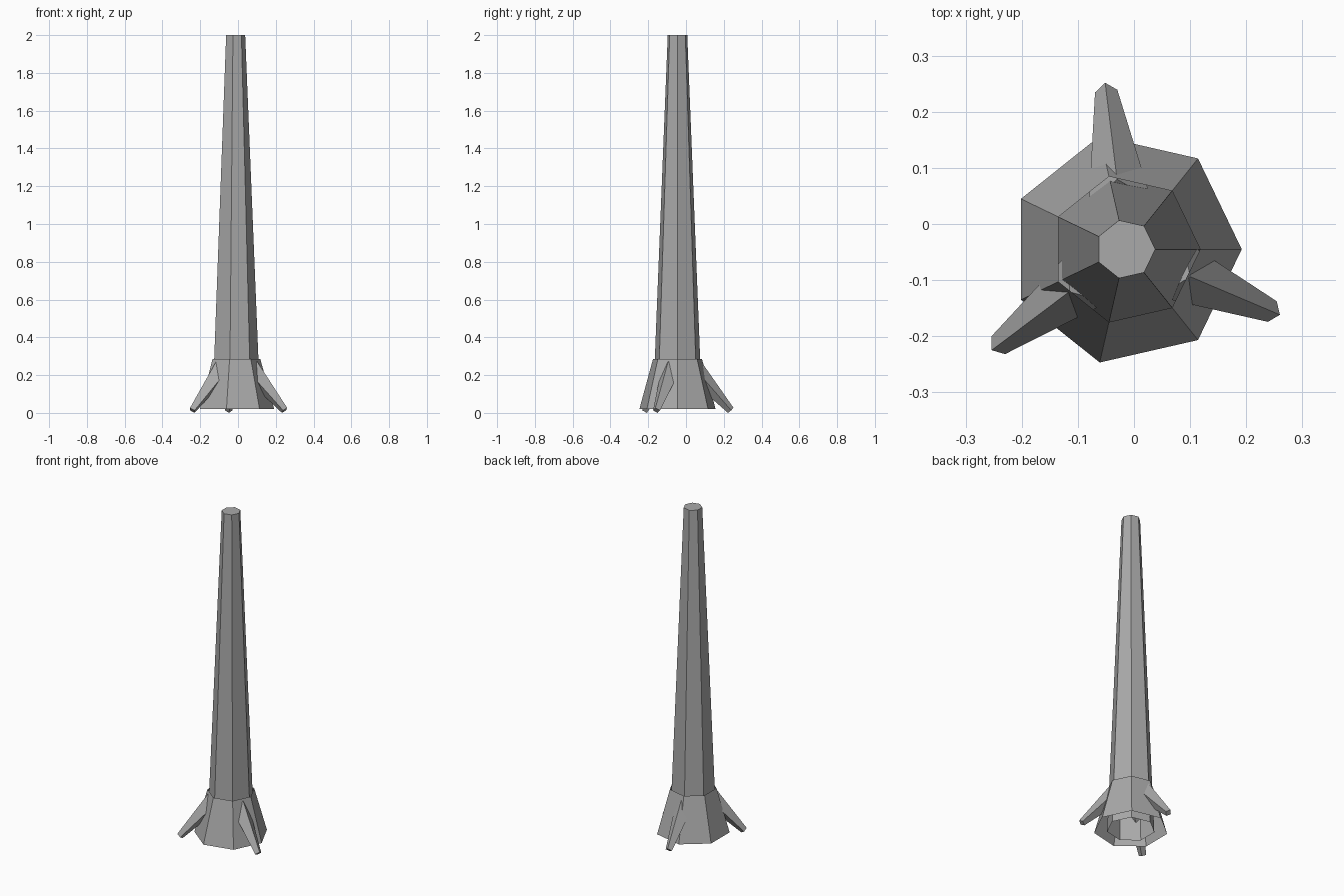
import bpy, bmesh
from math import cos, sin, tan, radians, pi
from mathutils import Vector

if "Cube" in bpy.data.objects:
    bpy.data.objects.remove(bpy.data.objects["Cube"])

CENTRE = Vector((-0.015, -0.045, 0))

bark = bpy.data.materials.new("grey_bark")
bark.diffuse_color = (0.4, 0.4, 0.4, 1)
bark.use_nodes = True
bark.node_tree.nodes["Principled BSDF"].inputs["Base Color"].default_value = bark.diffuse_color


def loft(name, rings, cap_start=False, cap_end=False):
    """Skin a list of equal-length point rings into one flat-faced object."""
    bm = bmesh.new()
    loops = [[bm.verts.new(p) for p in ring] for ring in rings]
    n = len(loops[0])
    for a, b in zip(loops, loops[1:]):
        for i in range(n):
            j = (i + 1) % n
            bm.faces.new((a[i], a[j], b[j], b[i]))
    if cap_start:
        bm.faces.new(loops[0][::-1])
    if cap_end:
        bm.faces.new(loops[-1])
    mesh = bpy.data.meshes.new(name)
    bm.to_mesh(mesh)
    bm.free()
    mesh.materials.append(bark)
    obj = bpy.data.objects.new(name, mesh)
    bpy.context.collection.objects.link(obj)
    return obj


def heptagon(radius, z):
    return [CENTRE + Vector((radius * cos(2 * pi * i / 7), radius * sin(2 * pi * i / 7), z))
            for i in range(7)]


# Tall tapering trunk, open underneath
loft("trunk", [heptagon(0.134, 0.02), heptagon(0.053, 2.0)], cap_end=True)

# Flared skirt around the foot of the trunk, open at both ends
loft("trunk_flare", [heptagon(0.207, 0.02), heptagon(0.133, 0.285)])

# Three four-sided roots sloping down and outwards
SLOPE = radians(48)
TIP_R, TIP_Z, RUN = 0.284, 0.0134, 0.2


def root_ring(angle, run, radius):
    out = Vector((cos(angle), sin(angle), 0))
    side = Vector((-sin(angle), cos(angle), 0))
    up = Vector((0, 0, 1))
    ridge = out * sin(SLOPE) + up * cos(SLOPE)
    mid = CENTRE + out * (TIP_R - run) + up * (TIP_Z + run * tan(SLOPE))
    return [mid + d * radius for d in (ridge, side, -ridge, -side)]


for k in range(3):
    a = radians(97 + 120 * k)
    loft(f"root_{k + 1}", [root_ring(a, 0, 0.02), root_ring(a, RUN, 0.056)][::-1],
         cap_start=True, cap_end=True)

# Make every face point outwards on the closed roots
for obj in bpy.data.objects:
    if obj.name.startswith("root"):
        bm = bmesh.new()
        bm.from_mesh(obj.data)
        bmesh.ops.recalc_face_normals(bm, faces=bm.faces)
        bm.to_mesh(obj.data)
        bm.free()
